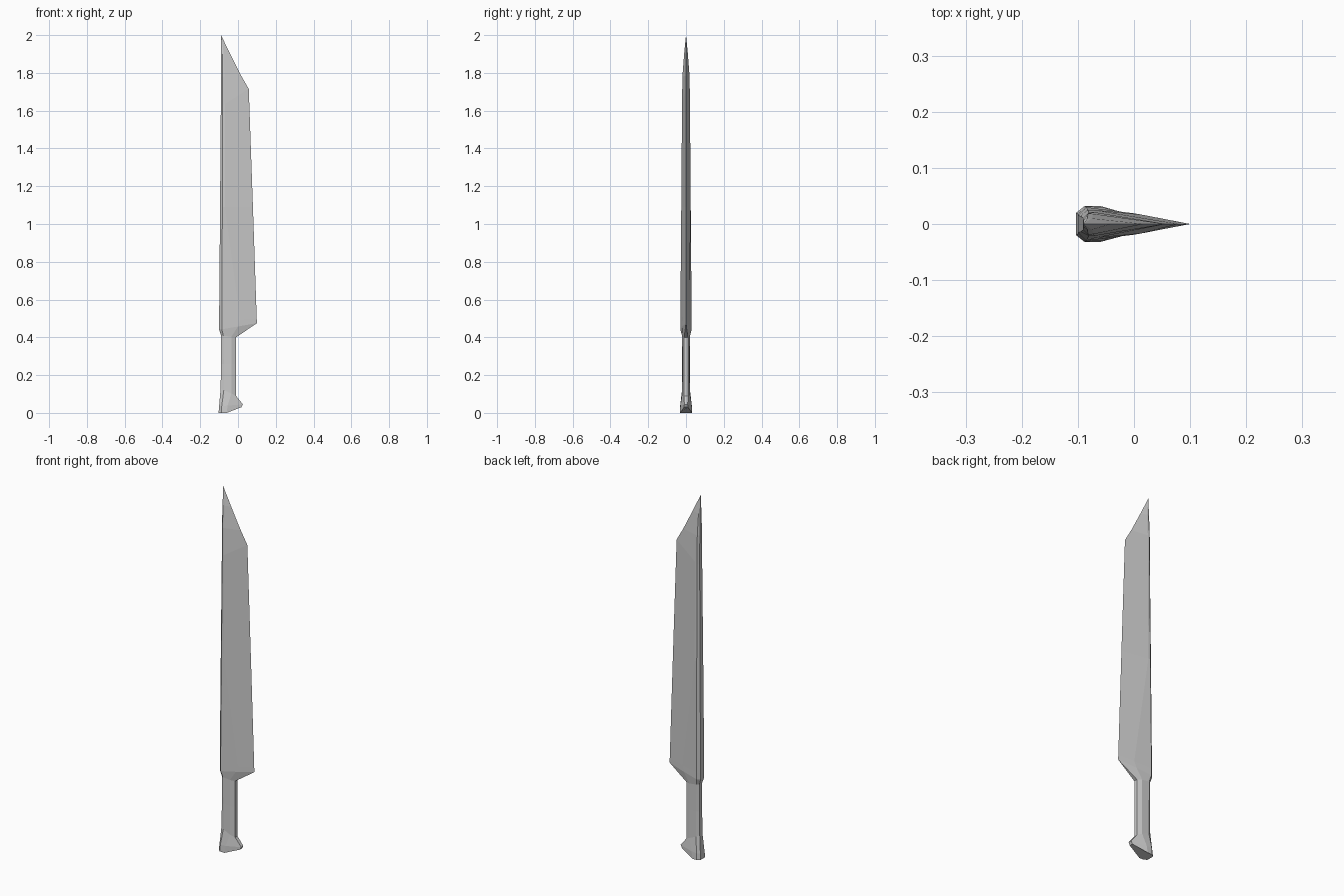
import bpy
import bmesh


def loft(name, rings):
    """Skin a mirrored eight-point cross-section through slanted rings.
    Ring: (z at spine, z at edge), four x positions, four half thicknesses,
    both listed from the spine to the cutting edge."""
    bm = bmesh.new()
    loops = []
    for (z_spine, z_edge), xs, ys in rings:
        span = max(xs[3] - xs[0], 1e-5)
        half = [(x, -y, z_spine + (z_edge - z_spine) * (x - xs[0]) / span)
                for x, y in zip(xs, ys)]
        points = half + [(x, -y, z) for x, y, z in reversed(half)]
        loops.append([bm.verts.new(p) for p in points])
    for low, high in zip(loops, loops[1:]):
        for i in range(8):
            j = (i + 1) % 8
            bm.faces.new((low[i], low[j], high[j], high[i]))
    bm.faces.new(list(reversed(loops[0])))
    bm.faces.new(loops[-1])
    bmesh.ops.remove_doubles(bm, verts=bm.verts, dist=0.0003)
    bmesh.ops.recalc_face_normals(bm, faces=bm.faces)
    mesh = bpy.data.meshes.new(name)
    bm.to_mesh(mesh)
    bm.free()
    obj = bpy.data.objects.new(name, mesh)
    bpy.context.collection.objects.link(obj)
    return obj


# Heavy single-edged blade with an angled heel and clipped point
loft("blade", [
    ((0.41, 0.40), (-0.09, -0.078, -0.035, -0.01), (0.012, 0.021, 0.020, 0.010)),
    ((0.44, 0.475), (-0.10, -0.085, 0.0, 0.10), (0.016, 0.030, 0.019, 0)),
    ((0.48, 0.50), (-0.10, -0.085, 0.012, 0.099), (0.016, 0.030, 0.017, 0)),
    ((1.09, 1.09), (-0.095, -0.083, -0.07, 0.079), (0.014, 0.025, 0.025, 0)),
    ((1.62, 1.715), (-0.091, -0.081, -0.07, 0.057), (0.011, 0.021, 0.021, 0)),
    ((1.78, 1.785), (-0.091, -0.082, -0.072, 0.017), (0.010, 0.019, 0.018, 0)),
    ((1.90, 1.90), (-0.09, -0.083, -0.075, -0.041), (0.006, 0.010, 0.010, 0)),
    ((2.0, 2.0), (-0.09, -0.09, -0.09, -0.09), (0, 0, 0, 0)),
])

# Faceted grip, flaring into the pommel
loft("grip", [
    ((0.13, 0.09), (-0.092, -0.075, -0.035, -0.01), (0.012, 0.021, 0.020, 0.010)),
    ((0.26, 0.26), (-0.09, -0.075, -0.035, -0.01), (0.012, 0.020, 0.019, 0.010)),
    ((0.41, 0.40), (-0.09, -0.078, -0.035, -0.01), (0.012, 0.021, 0.020, 0.010)),
])

# Flared pommel with a slanted hooked base
pommel = loft("pommel", [
    ((0.0, 0.03), (-0.103, -0.088, -0.06, 0.018), (0.020, 0.032, 0.032, 0.010)),
    ((0.035, 0.045), (-0.10, -0.086, -0.055, 0.026), (0.018, 0.031, 0.030, 0.009)),
    ((0.13, 0.09), (-0.092, -0.075, -0.035, -0.01), (0.012, 0.021, 0.020, 0.010)),
])
# Level the spine half of the base so that it rests on the ground
for v in pommel.data.vertices:
    if v.co.z < 0.02 and v.co.x < -0.05:
        v.co.z = 0.0
